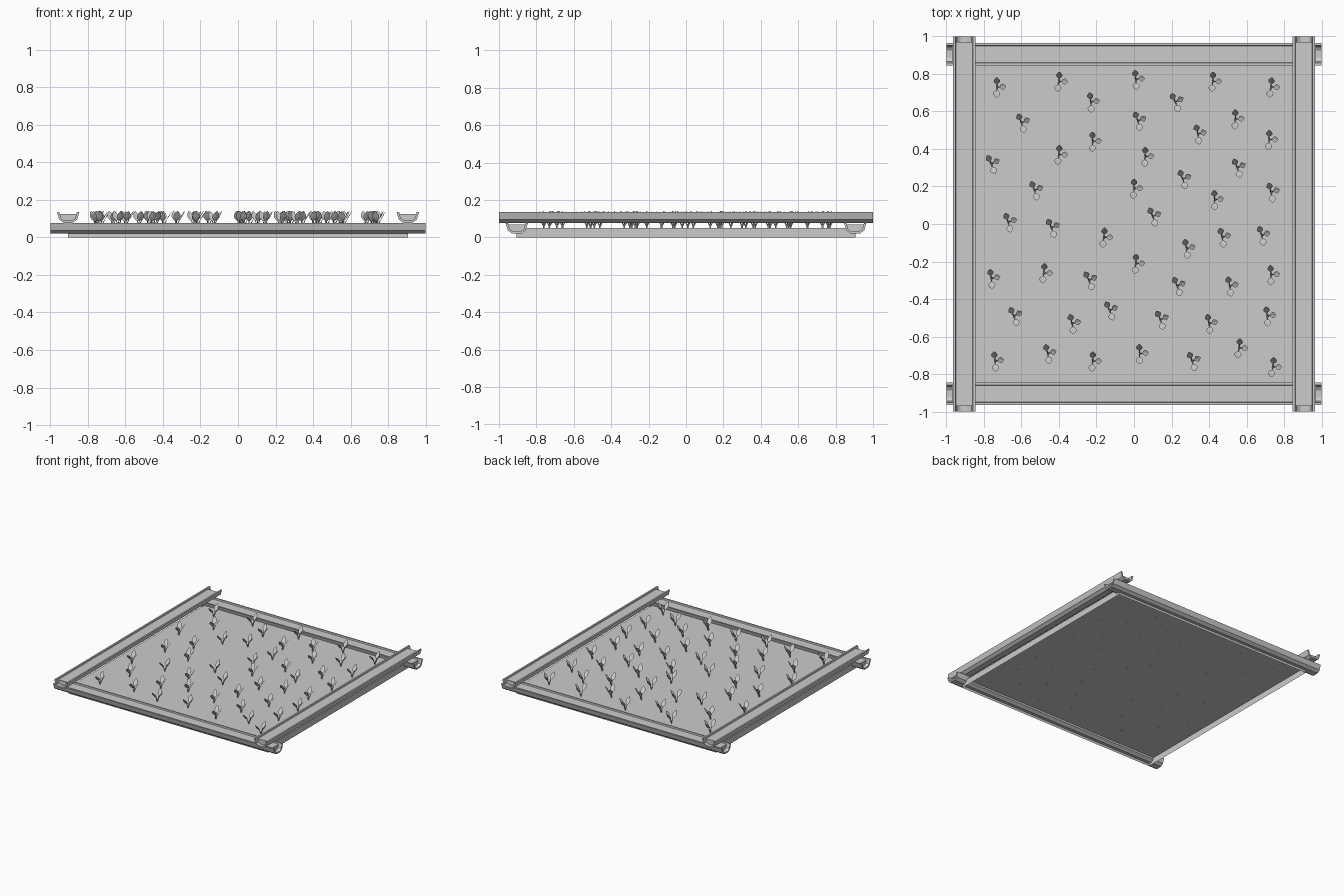
import bpy, bmesh, math, random
from mathutils import Matrix, Vector

if "Cube" in bpy.data.objects:
    bpy.data.objects.remove(bpy.data.objects["Cube"])

random.seed(4)


def make_object(name, bm, recalc=True):
    if recalc:
        bmesh.ops.recalc_face_normals(bm, faces=bm.faces)
    me = bpy.data.meshes.new(name)
    bm.to_mesh(me)
    bm.free()
    ob = bpy.data.objects.new(name, me)
    bpy.context.collection.objects.link(ob)
    return ob


# soil slab, open underneath
bm = bmesh.new()
bmesh.ops.create_cube(bm, size=1, matrix=Matrix.Translation((0, 0, .025))
                      @ Matrix.Diagonal((1.81, 1.81, .05, 1)))
bmesh.ops.delete(bm, geom=[f for f in bm.faces if f.normal.z < -.5], context='FACES_ONLY')
make_object("soil_bed", bm, recalc=False)

# gutter cross-section: outer side then inner side (right half)
OUTER = [(.024, 0), (.048, .017), (.060, .058)]
INNER = [(.047, .058), (.038, .024), (.019, .011)]
FILL_TOP = .048


def place(ob, along_x, side, z):
    if along_x:
        ob.rotation_euler.z = math.pi / 2
        ob.location = (0, side * .905, z)
    else:
        ob.location = (side * .905, 0, z)


def prism(bm, loop, length):
    """Sweep a closed outline along y and return the two end rings."""
    ends = [[bm.verts.new((x, y, h)) for x, h in loop] for y in (-length, length)]
    n = len(loop)
    for i in range(n):
        j = (i + 1) % n
        bm.faces.new((ends[0][i], ends[0][j], ends[1][j], ends[1][i]))
    return ends


def gutter(name, along_x, side, z):
    half = OUTER + INNER
    bm = bmesh.new()
    for ring in prism(bm, half + [(-x, h) for x, h in reversed(half)], 1):
        outer = ring[:3][::-1] + ring[-3:][::-1]
        inner = ring[3:6] + ring[6:9]
        for i in range(5):
            bm.faces.new((outer[i], outer[i + 1], inner[i + 1], inner[i]))
    place(make_object(name + "_gutter", bm), along_x, side, z)
    # filling that stops just short of the gutter ends
    bm = bmesh.new()
    right = [INNER[2], INNER[1], (.045, FILL_TOP)]
    for ring in prism(bm, right + [(-x, h) for x, h in reversed(right)], .97):
        bm.faces.new(ring)
    place(make_object(name + "_filling", bm), along_x, side, z)


gutter("front", True, -1, .02)
gutter("back", True, 1, .02)
gutter("left", False, -1, .078)
gutter("right", False, 1, .078)


# one seedling: stem, three stalks and three cupped leaves
def tube(bm, a, b, r1, r2):
    d = b - a
    m = Matrix.Translation((a + b) / 2) @ d.to_track_quat('Z', 'Y').to_matrix().to_4x4()
    bmesh.ops.create_cone(bm, cap_ends=True, segments=5, radius1=r1, radius2=r2,
                          depth=d.length, matrix=m)


LEAF = [(.017, .088, .003), (.025, .097, .012), (.034, .109, .018),
        (.042, .122, .016), (.049, .133, .009), (.054, .140, .001)]


def seedling(bm, x, y, turn):
    at = Matrix.Translation((x, y, 0)) @ Matrix.Rotation(turn, 4, 'Z')
    tube(bm, at @ Vector((0, 0, .046)), at @ Vector((0, 0, .066)), .005, .005)
    for deg, s in ((103, .95), (15, .9), (-82, 1.05)):
        m = at @ Matrix.Rotation(math.radians(deg), 4, 'Z')
        tube(bm, m @ Vector((.001, 0, .06)), m @ Vector((.018, 0, .090)), .004, .002)
        rows = [[bm.verts.new(m @ Vector((r * s - c * c * w * .15, c * w * s, z)))
                 for c in (-1, 0, 1)] for r, z, w in LEAF]
        for p, q in zip(rows, rows[1:]):
            for k in (0, 1):
                bm.faces.new((p[k], p[k + 1], q[k + 1], q[k]))


SPOTS = [(-.73, .73), (-.4, .76), (.01, .77), (.42, .76), (.73, .73),
         (-.23, .65), (.22, .65), (-.6, .54), (.02, .55), (.54, .56),
         (.34, .48), (-.22, .44), (.72, .45), (-.4, .37), (.06, .36),
         (-.76, .32), (.55, .3), (.26, .24), (-.53, .18), (0, .19),
         (.43, .13), (.73, .17), (-.67, .01), (.1, .04), (-.44, -.02),
         (-.16, -.07), (.47, -.07), (.68, -.06), (.28, -.13), (.01, -.21),
         (-.76, -.29), (-.48, -.26), (-.24, -.3), (.23, -.33), (.51, -.33),
         (.73, -.27), (-.64, -.49), (-.33, -.53), (-.13, -.46), (.14, -.51),
         (.4, -.53), (.71, -.49), (-.46, -.69), (-.74, -.73), (-.22, -.73),
         (.03, -.69), (.31, -.73), (.56, -.66), (.74, -.76)]

bm = bmesh.new()
for x, y in SPOTS:
    seedling(bm, x, y, math.radians(random.uniform(-20, 15)))
make_object("seedlings", bm)
